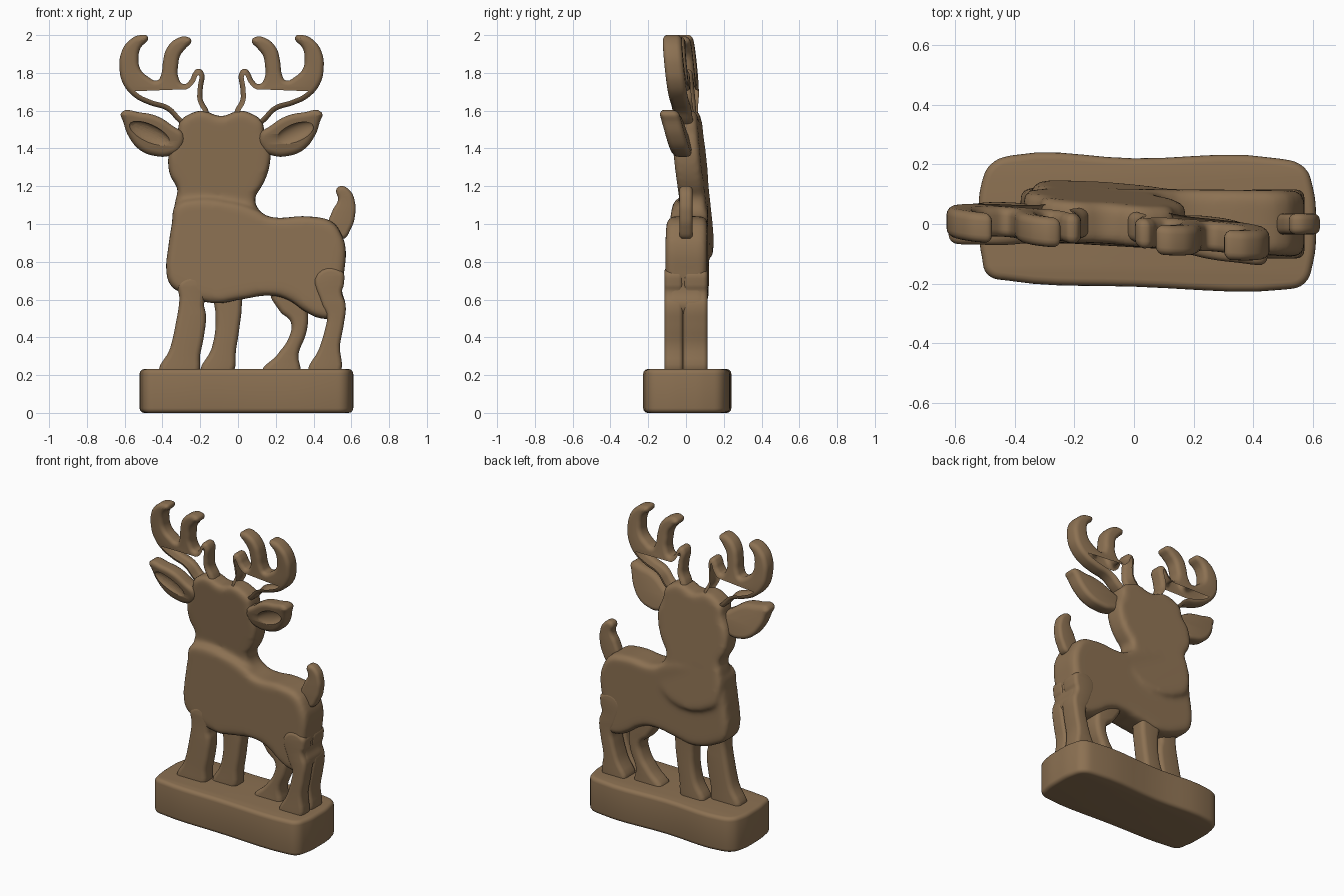
import bpy
import bmesh

cube = bpy.data.objects.get("Cube")
if cube:
    bpy.data.objects.remove(cube, do_unlink=True)

wood = bpy.data.materials.new("brown_wood")
wood.use_nodes = True
wood.diffuse_color = (0.262, 0.165, 0.085, 1)
shader = wood.node_tree.nodes["Principled BSDF"]
shader.inputs["Base Color"].default_value = wood.diffuse_color
shader.inputs["Roughness"].default_value = 0.8

HEAD_AXIS = -0.087


def activate(obj):
    bpy.ops.object.select_all(action="DESELECT")
    obj.select_set(True)
    bpy.context.view_layer.objects.active = obj


def smooth(obj):
    activate(obj)
    bpy.ops.object.shade_smooth_by_angle(angle=0.9)


def slab(name, outline, place, half, bevel=0.03):
    """Rounded board cut to a smooth outline given in hundredths.
    place(u, v, depth) turns outline and depth coordinates into a position."""
    curve = bpy.data.curves.new(name + "_outline", "CURVE")
    curve.dimensions = "2D"
    curve.fill_mode = "BOTH"
    curve.resolution_u = 5
    curve.extrude = half - bevel
    curve.bevel_depth = bevel
    curve.bevel_resolution = 3
    curve.offset = -bevel
    spline = curve.splines.new("BEZIER")
    spline.bezier_points.add(len(outline) - 1)
    spline.use_cyclic_u = True
    for point, (u, v) in zip(spline.bezier_points, outline):
        point.co = (u / 100, v / 100, 0)
    for point in spline.bezier_points:
        point.handle_left_type = point.handle_right_type = "AUTO"
    helper = bpy.data.objects.new(name + "_outline", curve)
    bpy.context.collection.objects.link(helper)
    graph = bpy.context.evaluated_depsgraph_get()
    mesh = bpy.data.meshes.new_from_object(helper.evaluated_get(graph))
    bpy.data.objects.remove(helper, do_unlink=True)

    bm = bmesh.new()
    bm.from_mesh(mesh)
    bmesh.ops.remove_doubles(bm, verts=bm.verts, dist=0.0005)
    for vert in bm.verts:
        vert.co = place(*vert.co)
    bmesh.ops.recalc_face_normals(bm, faces=bm.faces)
    bm.to_mesh(mesh)
    bm.free()
    mesh.name = name
    mesh.materials.clear()
    mesh.materials.append(wood)
    obj = bpy.data.objects.new(name, mesh)
    bpy.context.collection.objects.link(obj)
    smooth(obj)
    return obj


def upright(centre):
    """Stand a board up facing the front, centred at one depth."""
    return lambda u, v, d: (u, centre - d, v)


def leaning(u, v, d):
    """Head and antlers lean forward and turn a little."""
    return (u, 0.03 - 0.1 * (v - 1.2) - 0.07 * u - d, v)


def ear_lean(u, v, d):
    return (u, -0.03 - 0.07 * u - 0.25 * (v - 1.47) - d, v)


def torso_place(u, v, d):
    """The torso thickens toward the rump."""
    return (u, 0.02 - 0.035 * u - d * (1 + 0.25 * u), v)


# Base block with rounded corners
slab("base", [(-52, 0), (-51, 14), (-48, 20), (-41, 23), (0, 22), (48, 22), (57, 19),
              (60, 12), (61, 0), (60, -13), (57, -20), (50, -22), (0, -21), (-42, -19),
              (-49, -17), (-51, -11)],
     lambda u, v, d: (u, v, 0.116 + d), 0.116, 0.025)

# Torso and head, blended into one carved piece
torso = slab("body_and_head", [
    (-33, 110), (-35, 100), (-37, 87), (-38, 76), (-36, 68), (-31, 64), (-12, 58),
    (1, 60), (19, 62), (28, 59), (35, 54), (44, 50), (53, 51), (57, 57), (55, 64),
    (56, 73), (57, 87), (55, 94), (50, 101), (38, 104), (16, 104), (11, 107),
    (-5, 112), (-25, 113)], torso_place, 0.098, 0.035)
head = slab("head", [
    (-9, 157), (1, 160), (8, 158), (13, 154), (14, 148), (17, 140), (17, 133),
    (15, 125), (12, 119), (9, 114), (10, 109), (14, 103), (10, 88), (-28, 88),
    (-34, 100), (-33, 113), (-32, 118), (-36, 126), (-37, 134), (-36, 140),
    (-32, 148), (-31, 154), (-26, 158), (-19, 160)], leaning, 0.07)
activate(torso)
head.select_set(True)
bpy.ops.object.join()
remesh = torso.modifiers.new("blend", "REMESH")
remesh.mode = "VOXEL"
remesh.voxel_size = 0.014
remesh.use_smooth_shade = True
relax = torso.modifiers.new("soften", "SMOOTH")
relax.factor = 0.5
relax.iterations = 8
for modifier in ("blend", "soften"):
    bpy.ops.object.modifier_apply(modifier=modifier)

# Antlers and ears, mirrored about the head axis
antler = [
    (17, 150), (23, 154), (29, 160), (38, 163), (46, 167), (52, 174), (54, 182),
    (53, 191), (49, 197), (43, 200), (39, 199), (43, 193), (44, 188), (43, 182),
    (39, 178), (34, 176), (32, 179), (31, 186), (29, 193), (24, 198), (18, 199),
    (16, 197), (19, 193), (22, 189), (23, 184), (23, 178), (20, 174), (17, 176),
    (15, 180), (13, 182), (10, 181), (10, 171), (10, 166), (7, 160), (6, 153)]
ear = [(53, 159), (43, 159), (34, 157), (26, 152), (20, 147), (22, 139), (28, 136),
       (35, 136), (43, 139), (49, 146), (52, 154)]

for side, label in ((1, "left"), (-1, "right")):
    def mirrored(points):
        return [(100 * HEAD_AXIS + side * u, v) for u, v in points]

    slab(label + "_antler", mirrored(antler), leaning, 0.05, 0.027)
    ear_obj = slab(label + "_ear", mirrored(ear), ear_lean, 0.052, 0.03)

    # Hollow in the front of the ear
    hollow = ear_lean(HEAD_AXIS + side * 0.38, 1.475, 0.06)
    bpy.ops.mesh.primitive_uv_sphere_add(segments=32, ring_count=16, location=hollow,
                                         rotation=(0, -side * 0.46, 0))
    cutter = bpy.context.object
    cutter.name = label + "_ear_cutter"
    cutter.scale = (0.12, 0.035, 0.05)
    cutter.hide_render = True
    cutter.data.materials.append(wood)
    carve = ear_obj.modifiers.new("hollow", "BOOLEAN")
    carve.operation = "DIFFERENCE"
    carve.object = cutter
    activate(ear_obj)
    bpy.ops.object.modifier_apply(modifier="hollow")
    bpy.data.objects.remove(cutter, do_unlink=True)
    smooth(ear_obj)

# Tail
slab("tail", [(55, 92), (48, 98), (50, 107), (53, 113), (52, 118), (54, 120), (59, 118),
              (62, 111), (62, 105), (60, 98)], upright(0.0), 0.035, 0.022)

# Legs
slab("right_front_leg", [
    (-31, 70), (-17, 70), (-18, 57), (-17, 52), (-18, 41), (-20, 31), (-22, 20),
    (-41, 20), (-36, 34), (-33, 47), (-31, 60)], upright(-0.01), 0.055)
slab("left_front_leg", [
    (-13, 68), (1, 68), (2, 57), (1, 47), (-1, 34), (-4, 20), (-19, 20), (-14, 34),
    (-12, 44), (-12, 54)], upright(0.05), 0.055)
slab("right_hind_leg", [
    (18, 66), (33, 66), (37, 51), (36, 42), (32, 31), (32, 20), (13, 20), (21, 31),
    (27, 40), (28, 48), (22, 54)], upright(0.03), 0.06)

# Outer hind leg, split by a groove into two halves
hind_leg = [(42, 74), (55, 75), (56, 68), (55, 64), (57, 57), (56, 47), (54, 36),
            (53, 20), (38, 20), (43, 34), (46, 44), (47, 51), (44, 58)]
slab("left_hind_leg_front_half", hind_leg, upright(-0.065), 0.05, 0.025)
slab("left_hind_leg_back_half", hind_leg, upright(0.05), 0.065, 0.025)
